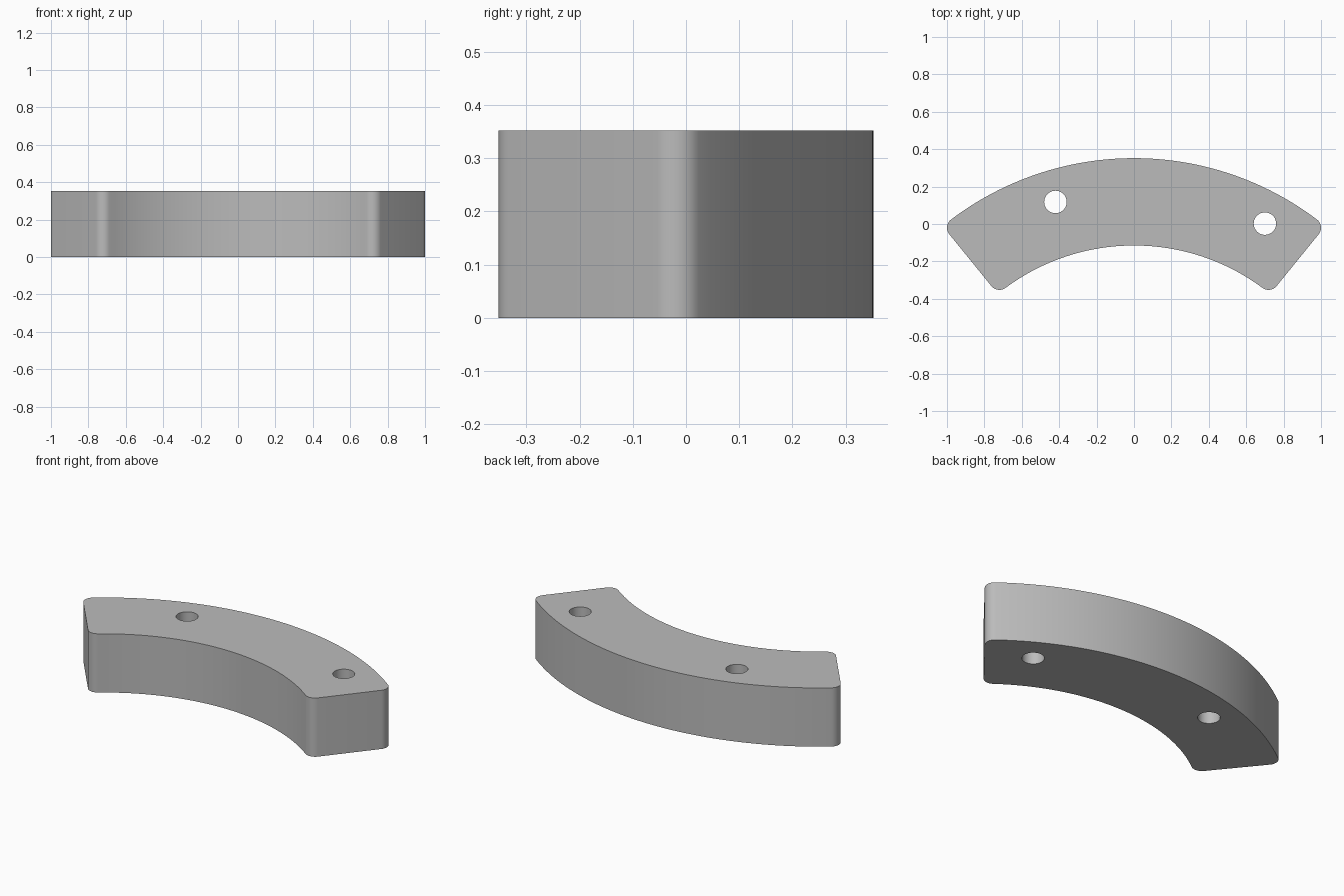
import bpy
from math import sin, cos, asin, sqrt, radians, pi
from mathutils import Vector

cube = bpy.data.objects.get("Cube")
if cube:
    bpy.data.objects.remove(cube, do_unlink=True)

HEIGHT = 0.352
CENTRE = Vector((0, -1.27))       # centre of both arcs
R_OUT, R_IN = 1.622, 1.155
HALF = radians(39.1)              # half sweep of the segment
FILLET = 0.055
HOLES = [(-0.42, 0.118), (0.70, 0.002)]
HOLE_R = 0.06


def polar(r, a):
    """Point at radius r and angle a, measured clockwise from +y."""
    return CENTRE + Vector((sin(a), cos(a))) * r


def arc(c, r, a0, a1, n):
    angles = [a0 + (a1 - a0) * i / n for i in range(n + 1)]
    return [c + Vector((sin(a), cos(a))) * r for a in angles]


# Outline: half of each arc with rounded corners on the left end, then mirrored
off_out = HALF - asin(FILLET / (R_OUT - FILLET))
off_in = HALF - asin(FILLET / (R_IN + FILLET))
half = arc(CENTRE, R_OUT, 0, off_out, 32)
half += arc(polar(R_OUT - FILLET, off_out), FILLET, off_out, HALF + pi / 2, 10)[1:]
half += arc(polar(R_IN + FILLET, off_in), FILLET, HALF + pi / 2, off_in + pi, 10)
half += arc(CENTRE, R_IN, off_in, 0, 32)[1:]
outline = half + [Vector((-p.x, p.y)) for p in reversed(half[1:-1])]

# Flat filled profile with two holes, extruded to full height
curve = bpy.data.curves.new("curved_block", "CURVE")
curve.dimensions = "2D"
curve.fill_mode = "BOTH"
curve.extrude = HEIGHT / 2
loops = [outline] + [arc(Vector(h), HOLE_R, 0, 2 * pi, 40)[:-1] for h in HOLES]
for pts in loops:
    spline = curve.splines.new("POLY")
    spline.points.add(len(pts) - 1)
    for sp, p in zip(spline.points, pts):
        sp.co = (p.x, p.y, 0, 1)
    spline.use_cyclic_u = True

block = bpy.data.objects.new("curved_block", curve)
bpy.context.collection.objects.link(block)
block.location.z = HEIGHT / 2
bpy.ops.object.select_all(action="DESELECT")
block.select_set(True)
bpy.context.view_layer.objects.active = block
bpy.ops.object.convert(target="MESH")
block = bpy.context.object

# Weld caps to walls and make the normals consistent
bpy.ops.object.mode_set(mode="EDIT")
bpy.ops.mesh.select_all(action="SELECT")
bpy.ops.mesh.remove_doubles(threshold=0.0001)
bpy.ops.mesh.normals_make_consistent(inside=False)
bpy.ops.object.mode_set(mode="OBJECT")
bpy.ops.object.shade_smooth_by_angle(angle=radians(30))

# Plain grey
grey = bpy.data.materials.new("plain_grey")
grey.use_nodes = True
colour = (0.5, 0.5, 0.5, 1)
grey.diffuse_color = colour
grey.node_tree.nodes["Principled BSDF"].inputs["Base Color"].default_value = colour
block.data.materials.clear()
block.data.materials.append(grey)
